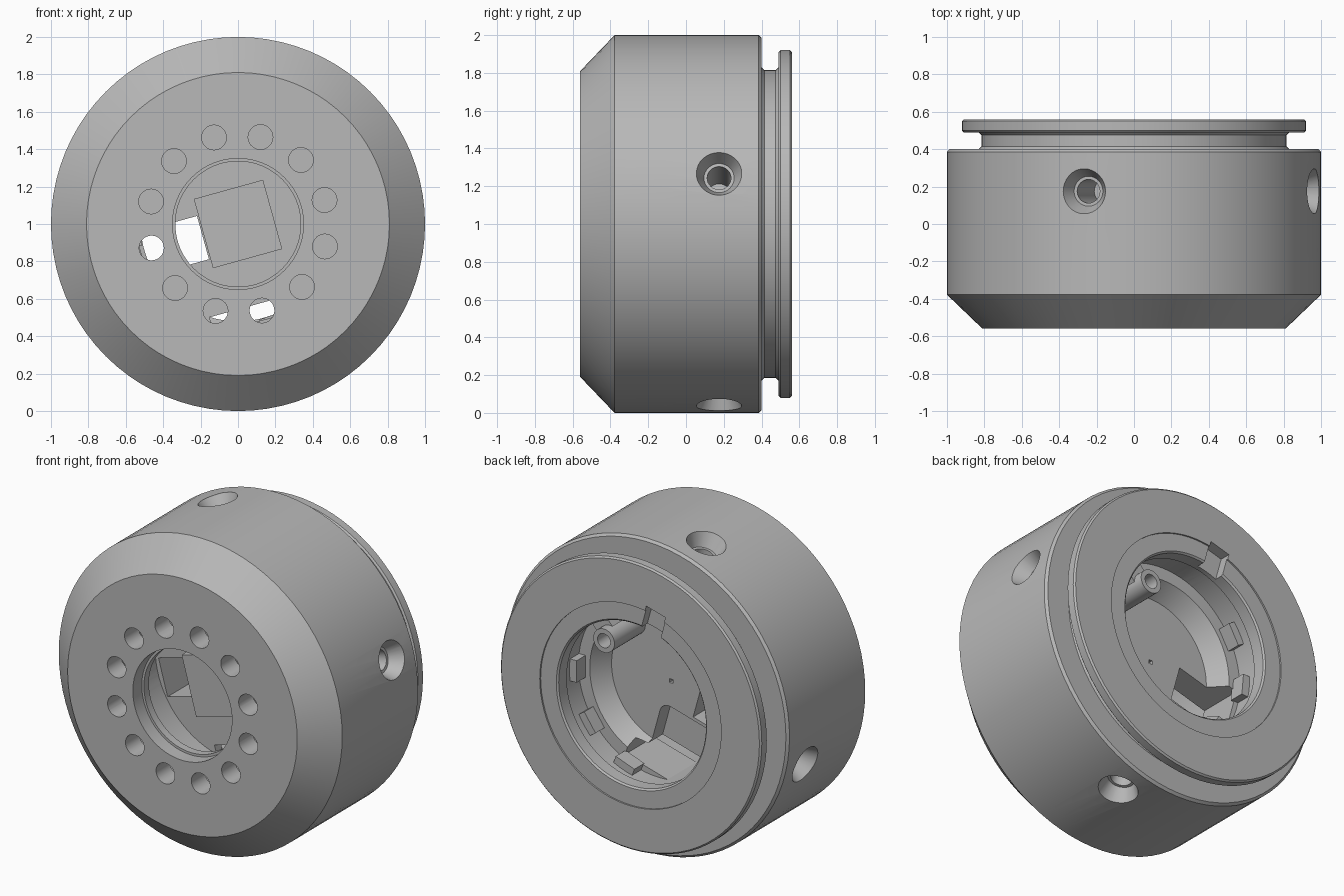
import bpy, bmesh, math
from mathutils import Matrix, Vector

cube = bpy.data.objects.get("Cube")
if cube:
    bpy.data.objects.remove(cube, do_unlink=True)

SEG = 80
TILT = math.radians(15.5)
CENTRE = Matrix.Translation((0, 0, 1))

grey = bpy.data.materials.new("machined_grey")
grey.use_nodes = True
grey.diffuse_color = (0.48, 0.48, 0.48, 1)
grey.node_tree.nodes["Principled BSDF"].inputs["Base Color"].default_value = (0.48, 0.48, 0.48, 1)


def turned(angle=0.0):
    """Frame centred on the axis, turned about it from +x towards +z."""
    return CENTRE @ Matrix.Rotation(-angle, 4, 'Y')


def finish(name, bm, frame):
    bmesh.ops.recalc_face_normals(bm, faces=bm.faces)
    me = bpy.data.meshes.new(name)
    bm.to_mesh(me)
    bm.free()
    me.transform(frame)
    me.materials.append(grey)
    ob = bpy.data.objects.new(name, me)
    bpy.context.collection.objects.link(ob)
    return ob


def lathe(name, profile, frame=None, seg=SEG):
    """Turn a closed (radius, y) profile about the y axis."""
    bm = bmesh.new()
    vs = [bm.verts.new((r, y, 0)) for r, y in profile]
    edges = [bm.edges.new((vs[i], vs[(i + 1) % len(vs)])) for i in range(len(vs))]
    bmesh.ops.spin(bm, geom=vs + edges, cent=(0, 0, 0), axis=(0, 1, 0),
                   angle=math.tau, steps=seg, use_duplicate=False)
    bmesh.ops.remove_doubles(bm, verts=bm.verts, dist=1e-5)
    bmesh.ops.dissolve_degenerate(bm, edges=bm.edges, dist=1e-5)
    return finish(name, bm, frame or CENTRE)


def rod(name, r1, r2, length, frame, seg=32):
    """Cylinder or cone along the frame's z axis, centred."""
    bm = bmesh.new()
    bmesh.ops.create_cone(bm, cap_ends=True, segments=seg, radius1=r1, radius2=r2, depth=length)
    return finish(name, bm, frame)


def box(name, u, y, v, frame, round_edges=0.0):
    """Box from (min, max) ranges across, along the axis and up."""
    bm = bmesh.new()
    bmesh.ops.create_cube(bm, size=1)
    for p in bm.verts:
        p.co = Vector([(a + b) / 2 + c * (b - a) for (a, b), c in zip((u, y, v), p.co)])
    if round_edges:
        along = [e for e in bm.edges if abs(e.verts[0].co.y - e.verts[1].co.y) > 0.01]
        bmesh.ops.bevel(bm, geom=along, offset=round_edges, segments=6,
                        profile=0.5, affect='EDGES')
    return finish(name, bm, frame)


def cut(target, cutters):
    bpy.context.view_layer.objects.active = target
    for c in cutters:
        m = target.modifiers.new("cut", 'BOOLEAN')
        m.operation = 'DIFFERENCE'
        m.solver = 'EXACT'
        m.object = c
        bpy.ops.object.modifier_apply(modifier=m.name)
        bpy.data.objects.remove(c, do_unlink=True)


Y_AXIS = Matrix.Rotation(-math.pi / 2, 4, 'X')
X_AXIS = Matrix.Rotation(math.pi / 2, 4, 'Y')

# Hollow housing with front chamfer, rear groove and rear flange
housing = lathe("housing", [
    (0.35, -0.56), (0.81, -0.56), (1.0, -0.378), (1.0, 0.385), (0.985, 0.4),
    (0.83, 0.4), (0.815, 0.415), (0.815, 0.475), (0.83, 0.49), (0.91, 0.49),
    (0.92, 0.5), (0.92, 0.55), (0.91, 0.56), (0.64, 0.56), (0.64, 0.55),
    (0.53, 0.55), (0.52, 0.54), (0.52, 0.46), (0.57, 0.45), (0.57, -0.42),
    (0.335, -0.42), (0.335, -0.47), (0.35, -0.47)])

# Twelve front bolt holes
cutters = [rod("bolt_cutter", 0.066, 0.066, 0.3,
               turned(TILT + k * math.tau / 12) @ Matrix.Translation((0.48, -0.5, 0)) @ Y_AXIS)
           for k in range(12)]

# Four countersunk radial screw holes
for k in range(4):
    f = turned(TILT + k * math.pi / 2)
    cutters.append(rod("sink_cutter", 0.08, 0.125, 0.1,
                       f @ Matrix.Translation((0.96, 0.175, 0)) @ X_AXIS))
    cutters.append(rod("screw_cutter", 0.063, 0.063, 0.5,
                       f @ Matrix.Translation((0.75, 0.175, 0)) @ X_AXIS))

# Index notch in the rear rim
cutters.append(box("notch_cutter", (0.45, 0.67), (0.49, 0.6), (-0.07, 0.07), turned(TILT + math.pi / 2)))
cut(housing, cutters)

# Inner plate with conical seat
plate = lathe("inner_plate", [
    (0, -0.02), (0.572, -0.02), (0.572, 0.27), (0.49, 0.27), (0.42, 0.15), (0, 0.15)])
cut(plate, [
    box("slot_cutter", (-0.54, -0.2), (-0.1, 0.4), (-0.14, 0.1), turned(TILT)),
    box("gap_cutter", (-0.28, 0.1), (-0.1, 0.4), (-0.53, -0.44), turned(TILT)),
    box("pocket_cutter", (-0.48, 0.02), (0.04, 0.4), (-0.52, -0.16), turned(TILT), 0.06),
    box("pin_cutter", (-0.012, 0.012), (0.1, 0.2), (-0.012, 0.012), CENTRE),
])

# Square drive block facing the front bore
block = box("drive_block", (-0.192, 0.192), (-0.23, 0.0), (-0.192, 0.192), turned(TILT))

# Hollow post and its web to the wall
post_frame = turned(math.radians(50))
post = rod("post", 0.075, 0.075, 0.33,
           post_frame @ Matrix.Translation((0.4, 0.295, 0)) @ Y_AXIS)
web = box("post_web", (0.44, 0.56), (0.14, 0.4), (-0.06, 0.06), post_frame)
cut(post, [rod("post_cutter", 0.045, 0.045, 0.3,
               post_frame @ Matrix.Translation((0.4, 0.4, 0)) @ Y_AXIS)])

# Retaining lugs around the cavity wall
lugs = [box("retaining_lug", (0.52, 0.575), (0.26, 0.36), (-0.07, 0.07),
            turned(math.radians(a))) for a in (-70, -35, 0, 150, 185)]

# Smooth turned surfaces, crisp edges
bpy.ops.object.select_all(action='DESELECT')
for ob in (housing, plate, post):
    ob.select_set(True)
bpy.context.view_layer.objects.active = housing
bpy.ops.object.shade_smooth_by_angle(angle=math.radians(25))
